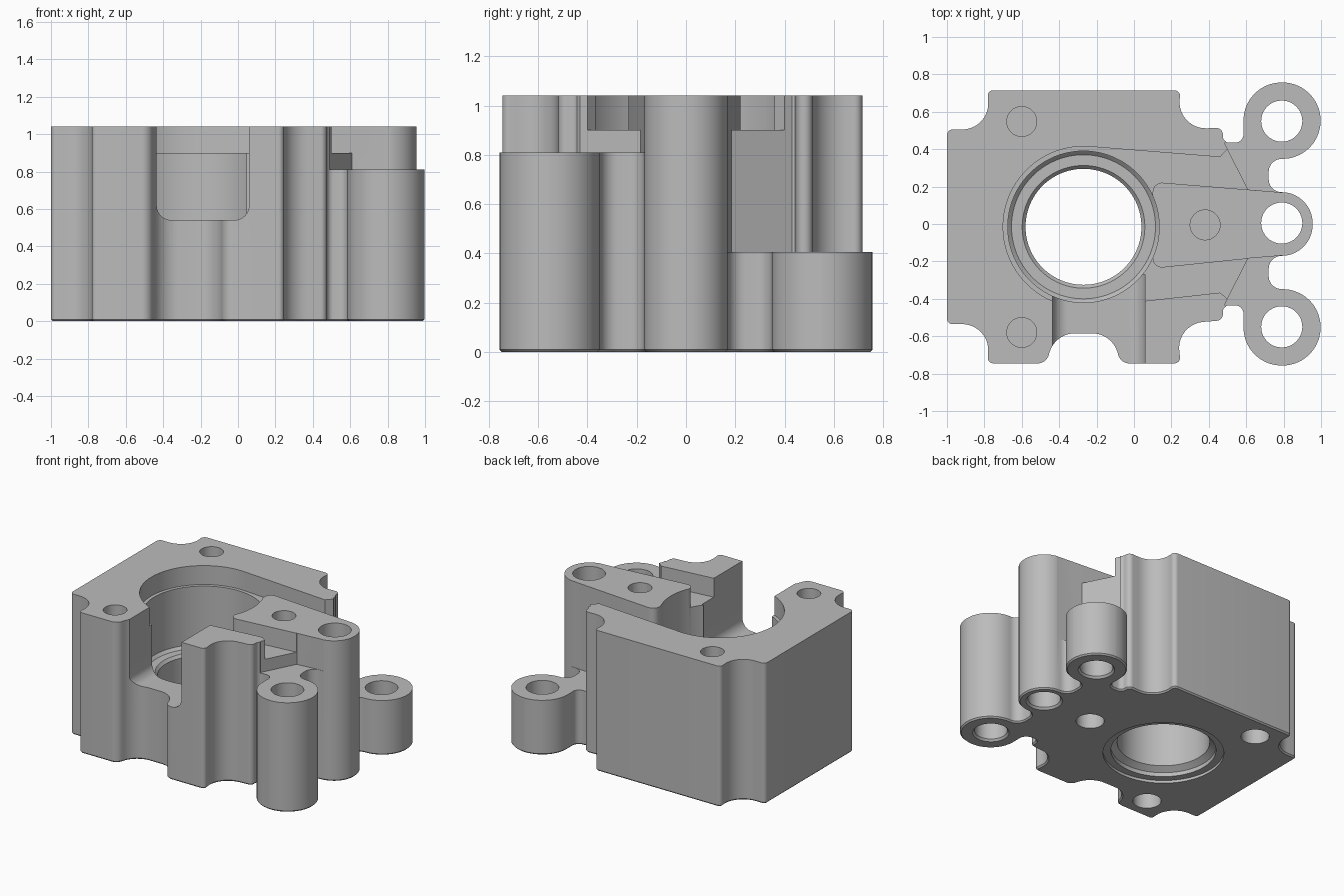
import bpy, bmesh, math
from mathutils import Vector, Matrix

old = bpy.data.objects.get("Cube")
if old:
    bpy.data.objects.remove(old, do_unlink=True)

HEIGHT = 1.04
BORE = Vector((-0.27, -0.015))
TOP = HEIGHT + 0.2

metal = bpy.data.materials.new("grey metal")
metal.use_nodes = True
grey = (0.5, 0.5, 0.5, 1)
metal.diffuse_color = grey
metal.node_tree.nodes["Principled BSDF"].inputs["Base Color"].default_value = grey


def rounded(corners, steps=10):
    """Turn (x, y, radius) corners into a filleted outline."""
    out = []
    for i, (x, y, r) in enumerate(corners):
        p = Vector((x, y))
        if r == 0:
            out.append(p)
            continue
        u = (Vector(corners[i - 1][:2]) - p).normalized()
        w = (Vector(corners[(i + 1) % len(corners)][:2]) - p).normalized()
        half = u.angle(w) / 2
        t = r / math.tan(half)
        c = p + (u + w).normalized() * r / math.sin(half)
        v0, v1 = p + u * t - c, p + w * t - c
        turn = math.atan2(v0.x * v1.y - v0.y * v1.x, v0.dot(v1))
        for k in range(steps + 1):
            out.append(c + Matrix.Rotation(turn * k / steps, 2) @ v0)
    return out


def finish(bm, name):
    bmesh.ops.remove_doubles(bm, verts=bm.verts, dist=0.0005)
    bmesh.ops.recalc_face_normals(bm, faces=bm.faces)
    mesh = bpy.data.meshes.new(name)
    bm.to_mesh(mesh)
    bm.free()
    mesh.materials.append(metal)
    ob = bpy.data.objects.new(name, mesh)
    bpy.context.collection.objects.link(ob)
    return ob


def prism(name, outline, low, high, to3d=lambda p, h: (p[0], p[1], h), chamfer=0):
    bm = bmesh.new()
    face = bm.faces.new([bm.verts.new(to3d(p, low)) for p in outline])
    ext = bmesh.ops.extrude_face_region(bm, geom=[face], use_keep_orig=True)
    shift = Vector(to3d((0, 0), high)) - Vector(to3d((0, 0), low))
    bmesh.ops.translate(bm, vec=shift,
                        verts=[g for g in ext["geom"] if isinstance(g, bmesh.types.BMVert)])
    bmesh.ops.remove_doubles(bm, verts=bm.verts, dist=0.0005)
    if chamfer:
        bmesh.ops.recalc_face_normals(bm, faces=bm.faces)
        rim = [e for e in bm.edges if all(abs(v.co.z - low) < 1e-5 for v in e.verts)]
        bmesh.ops.bevel(bm, geom=rim, offset=chamfer, segments=1, affect='EDGES')
    return finish(bm, name)


def lathe(name, centre, profile, sides=64):
    """Closed turned solid from (radius, z) points."""
    bm = bmesh.new()
    rings = []
    for r, z in profile:
        rings.append([bm.verts.new((centre[0] + r * math.cos(math.tau * k / sides),
                                    centre[1] + r * math.sin(math.tau * k / sides), z))
                      for k in range(sides)])
    for a, b in zip(rings, rings[1:]):
        for k in range(sides):
            n = (k + 1) % sides
            bm.faces.new((a[k], a[n], b[n], b[k]))
    bm.faces.new(rings[0])
    bm.faces.new(rings[-1])
    return finish(bm, name)


# Footprint: one half of the rim, mirrored, plus the hollow in the front wall
half = [(-1, 0.52, 0.03), (-0.765, 0.52, 0.14), (-0.785, 0.73, 0.03),
        (0.25, 0.73, 0.03), (0.225, 0.52, 0.14), (0.475, 0.515, 0.035),
        (0.475, 0.435, 0.035), (0.585, 0.435, 0.045), (0.585, 0.757, 0.204),
        (0.998, 0.757, 0.204), (0.998, 0.348, 0.204), (0.72, 0.348, 0.07),
        (0.72, 0.17, 0.07), (0.955, 0.17, 0.165)]


def side(sign):
    return [(x, sign * y - (0.015 if x < 0.4 else 0), r) for x, y, r in half]


front = side(-1)[::-1]
hollow = [(-0.07, -0.745, 0.06), (-0.12, -0.585, 0.14),
          (-0.42, -0.585, 0.14), (-0.47, -0.745, 0.06)]
cut = next(i for i, c in enumerate(front) if c[0] == -0.785)
front[cut:cut] = hollow
body = prism("housing_body", rounded(side(1) + front), 0, HEIGHT, chamfer=0.01)

cutters = []

# Lowered outer lugs
for name, sign, level in (("back", 1, 0.405), ("front", -1, 0.81)):
    step = [(0.485, 0.43), (0.61, 0.184), (0.8, 0.168), (1.1, 0.168),
            (1.1, 0.9), (0.54, 0.9), (0.5, 0.46)]
    cutters.append(prism(name + "_lug_step", [(x, sign * y) for x, y in step], level, TOP))

# Shallow pocket around the bore that flares along both sides of the arm
pocket = rounded([(0.46, 0.358, 0), (0.5, 0.4, 0), (0.68, 0.3, 0), (0.68, 0.178, 0),
                  (0.1, 0.225, 0.05), (0.1, -0.238, 0.05), (0.68, -0.178, 0),
                  (0.68, -0.3, 0), (0.5, -0.4, 0), (0.46, -0.367, 0)])
for k in range(41):
    a = math.radians(-85 - 190 * k / 40)
    pocket.append(BORE + Vector((math.cos(a), math.sin(a))) * 0.43)
cutters.append(prism("pocket", pocket, 0.9, TOP))

# Stepped main bore
cutters.append(lathe("main_bore", BORE, [
    (0.405, -0.1), (0.405, 0.02), (0.352, 0.02), (0.352, 0.05), (0.31, 0.08),
    (0.31, 0.43), (0.328, 0.45), (0.385, 0.45), (0.405, 0.47), (0.405, TOP)], 96))

# Round-bottomed window from the front wall into the bore
window = rounded([(-0.435, 0.54, 0.08), (0.06, 0.54, 0.08), (0.06, TOP, 0), (-0.435, TOP, 0)])
cutters.append(prism("front_window", window, -1, -0.27, lambda p, h: (p[0], h, p[1])))

# Lug holes go through, bolt holes are blind from both ends
for y in (-0.55, 0.005, 0.55):
    cutters.append(lathe("lug_hole", (0.79, y), [
        (0.14, -0.02), (0.11, 0.015), (0.11, TOP)], 40))
for spot in ((-0.6, 0.548), (-0.6, -0.58), (0.38, -0.005)):
    cutters.append(lathe("top_bolt_hole", spot, [(0.08, 0.75), (0.08, TOP)], 32))
    cutters.append(lathe("bottom_bolt_hole", spot, [(0.095, -0.1), (0.095, 0.35)], 32))

for c in cutters:
    c.hide_render = True
    mod = body.modifiers.new(c.name, 'BOOLEAN')
    mod.operation = 'DIFFERENCE'
    mod.solver = 'EXACT'
    mod.object = c

# Bake the cuts and drop the cutters
bpy.context.view_layer.update()
graph = bpy.context.evaluated_depsgraph_get()
baked = bpy.data.meshes.new_from_object(body.evaluated_get(graph))
body.modifiers.clear()
body.data = baked
for c in cutters:
    bpy.data.objects.remove(c, do_unlink=True)

bpy.ops.object.select_all(action='DESELECT')
body.select_set(True)
bpy.context.view_layer.objects.active = body
bpy.ops.object.shade_smooth_by_angle(angle=math.radians(30))
